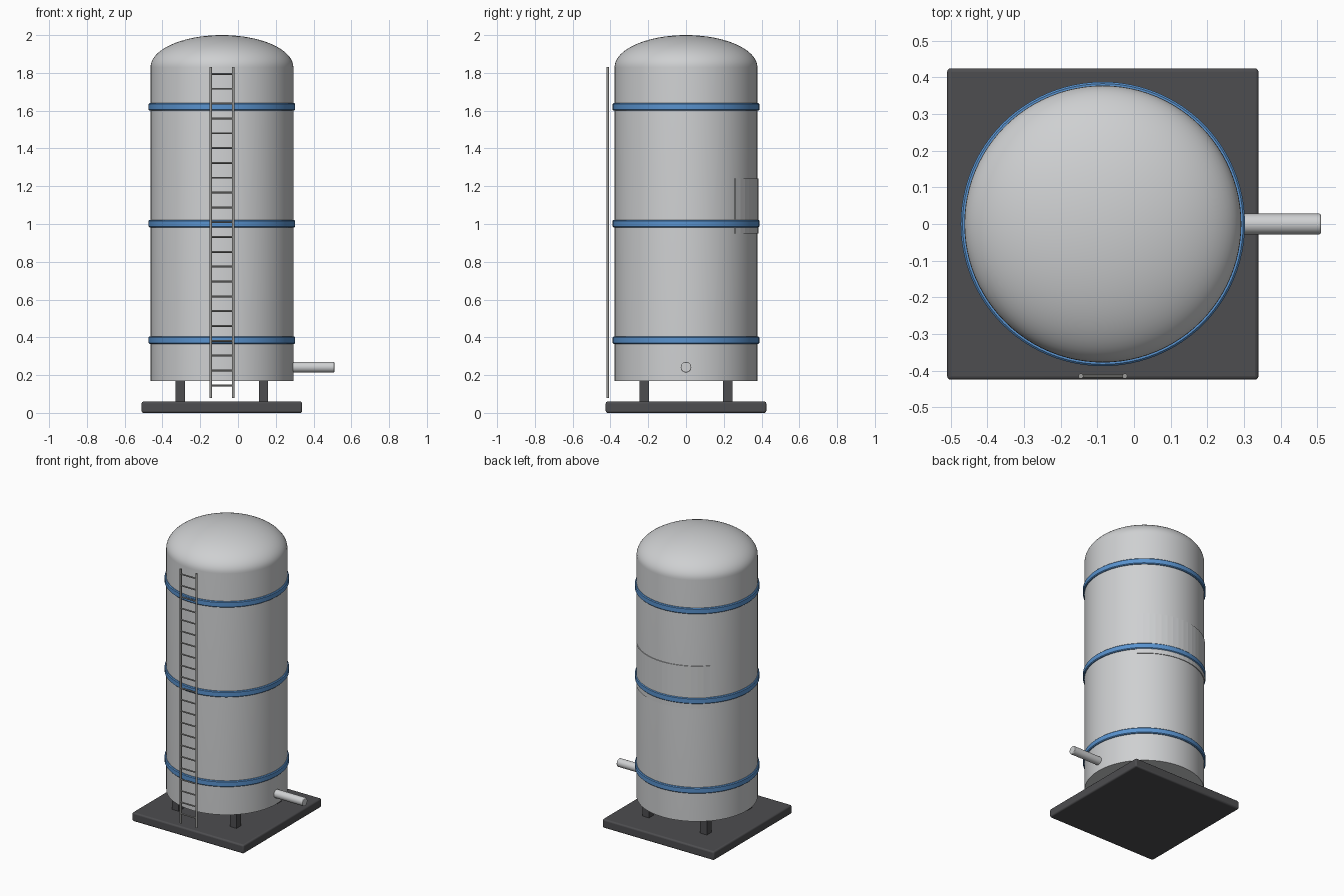
import bpy, bmesh, math
from mathutils import Vector

cube = bpy.data.objects.get("Cube")
if cube:
    bpy.data.objects.remove(cube, do_unlink=True)

CX = -0.085   # tank axis
R = 0.378     # tank radius


def material(name, rgb):
    m = bpy.data.materials.new(name)
    m.use_nodes = True
    m.diffuse_color = (*rgb, 1)
    m.node_tree.nodes["Principled BSDF"].inputs["Base Color"].default_value = (*rgb, 1)
    return m


shell = material("light grey steel", (0.62, 0.63, 0.64))
dark = material("dark grey", (0.075, 0.075, 0.08))
blue = material("blue paint", (0.1, 0.29, 0.62))
metal = material("ladder grey", (0.33, 0.33, 0.32))


def finish(name, bm, mat, loc=(0, 0, 0), smooth=True, bevel=0):
    bmesh.ops.recalc_face_normals(bm, faces=bm.faces)
    me = bpy.data.meshes.new(name)
    bm.to_mesh(me)
    bm.free()
    me.materials.append(mat)
    ob = bpy.data.objects.new(name, me)
    ob.location = loc
    bpy.context.collection.objects.link(ob)
    if bevel:
        mod = ob.modifiers.new("Bevel", "BEVEL")
        mod.width, mod.segments, mod.limit_method = bevel, 3, "ANGLE"
    if smooth:
        bpy.ops.object.select_all(action="DESELECT")
        ob.select_set(True)
        bpy.context.view_layer.objects.active = ob
        bpy.ops.object.shade_smooth_by_angle(angle=math.radians(35))
    return ob


def box(name, size, loc, mat, bevel=0):
    bm = bmesh.new()
    bmesh.ops.create_cube(bm, size=1)
    bmesh.ops.scale(bm, vec=size, verts=bm.verts)
    return finish(name, bm, mat, loc, bevel=bevel)


def rod(name, a, b, radius, mat, sides=12, bevel=0):
    a, b = Vector(a), Vector(b)
    bm = bmesh.new()
    bmesh.ops.create_cone(bm, cap_ends=True, segments=sides, radius1=radius,
                          radius2=radius, depth=(b - a).length)
    turn = (b - a).to_track_quat("Z", "Y").to_matrix()
    bmesh.ops.rotate(bm, matrix=turn, verts=bm.verts)
    return finish(name, bm, mat, (a + b) / 2, bevel=bevel)


def lathe(name, profile, mat, closed=False, start=0.0, sweep=360.0, steps=96, smooth=True):
    """Spin an (r, z) profile around the tank axis."""
    bm = bmesh.new()
    s = math.radians(start)
    vs = [bm.verts.new((r * math.cos(s), r * math.sin(s), z)) for r, z in profile]
    pairs = list(zip(vs, vs[1:])) + ([(vs[-1], vs[0])] if closed else [])
    edges = [bm.edges.new(p) for p in pairs]
    full = sweep == 360.0
    bmesh.ops.spin(bm, geom=vs + edges, axis=(0, 0, 1), cent=(0, 0, 0),
                   angle=math.radians(sweep), steps=steps, use_merge=full)
    bmesh.ops.remove_doubles(bm, verts=bm.verts, dist=0.00005)
    if not full:
        bmesh.ops.holes_fill(bm, edges=[e for e in bm.edges if e.is_boundary])
    return finish(name, bm, mat, (CX, 0, 0), smooth)


# Base plate and legs
box("base_plate", (0.85, 0.85, 0.06), (CX, 0, 0.03), dark, bevel=0.01)
for sx, side in ((1, "left"), (-1, "right")):
    for sy, end in ((-1, "front"), (1, "back")):
        box(f"{end}_{side}_leg", (0.05, 0.05, 0.13),
            (CX + sx * 0.22, sy * 0.22, 0.12), dark)

# Tank shell with a flat bottom and an elliptical dome
dome = [(R * math.cos(t), 1.83 + 0.17 * math.sin(t))
        for t in (math.pi / 2 * i / 20 for i in range(20))]
lathe("tank_shell", [(0, 0.17), (R, 0.17)] + dome + [(0, 2.0)], shell)

# Painted hoops with softened edges
for i, z in enumerate((0.385, 1.002, 1.62)):
    h, c, ro, ri = 0.02, 0.005, 0.388, R - 0.01
    lathe(f"hoop_{i + 1}", [(ri, z - h), (ro - c, z - h), (ro, z - h + c),
                            (ro, z + h - c), (ro - c, z + h), (ri, z + h)],
          blue, closed=True)

# Curved plate wrapped around the rear of the shell
lathe("rear_plate", [(R - 0.006, 0.95), (0.383, 0.95), (0.383, 1.24), (R - 0.006, 1.24)],
      shell, closed=True, start=43, sweep=94, steps=16, smooth=False)

# Outlet pipe
rod("outlet_pipe", (0.24, 0, 0.242), (0.51, 0, 0.242), 0.028, shell, sides=32, bevel=0.004)

# Ladder
LY, HALF = -0.415, 0.06
for s, side in ((1, "left"), (-1, "right")):
    x = CX + s * HALF
    rod(f"ladder_{side}_rail", (x, LY, 0.08), (x, LY, 1.83), 0.007, metal)
for i in range(22):
    z = 0.146 + i * 0.0785
    rod(f"ladder_rung_{i + 1}", (CX - HALF, LY, z), (CX + HALF, LY, z), 0.005, metal, sides=8)
